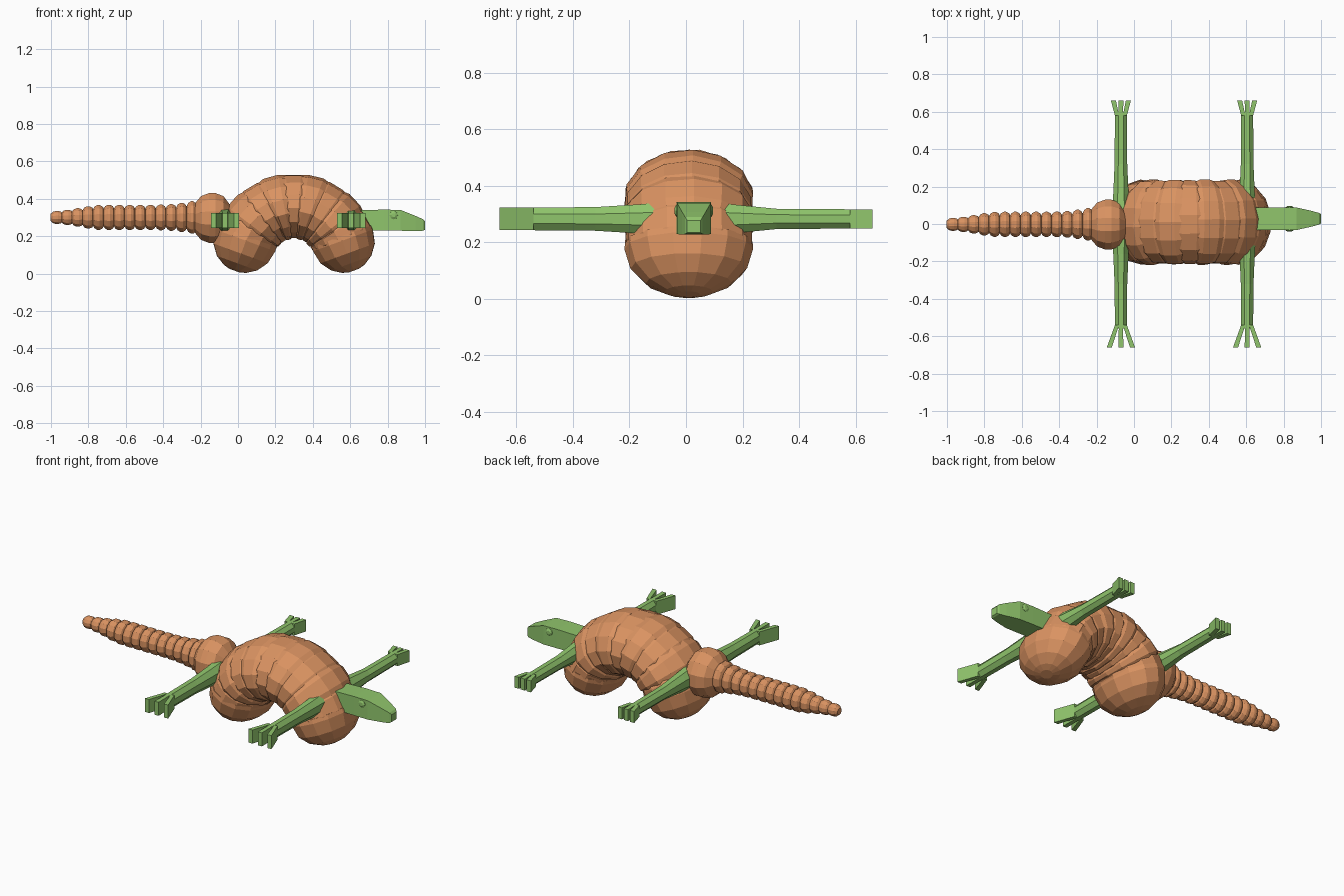
import bpy, math, random
from mathutils import Vector

if "Cube" in bpy.data.objects:
    bpy.data.objects.remove(bpy.data.objects["Cube"])

random.seed(4)


def material(name, rgb):
    m = bpy.data.materials.new(name)
    m.diffuse_color = (*rgb, 1)
    m.use_nodes = True
    m.node_tree.nodes["Principled BSDF"].inputs["Base Color"].default_value = m.diffuse_color
    return m


BROWN = material("brown_shell", (0.70, 0.29, 0.12))
GREEN = material("green_skin", (0.28, 0.56, 0.15))


def build(name, verts, faces, mat):
    me = bpy.data.meshes.new(name)
    me.from_pydata([tuple(v) for v in verts], [], faces)
    me.materials.append(mat)
    ob = bpy.data.objects.new(name, me)
    bpy.context.collection.objects.link(ob)
    # consistent outward normals
    bpy.context.view_layer.objects.active = ob
    ob.select_set(True)
    bpy.ops.object.mode_set(mode='EDIT')
    bpy.ops.mesh.select_all(action='SELECT')
    bpy.ops.mesh.normals_make_consistent(inside=False)
    bpy.ops.object.mode_set(mode='OBJECT')
    ob.select_set(False)
    return ob


def loft(name, sections, n, mat, turn=0.0, jitter=0.0):
    """sections: (centre, half-axis u, half-axis v); n-sided rings, capped."""
    verts, faces = [], []
    for c, u, v in sections:
        for i in range(n):
            a = turn + math.tau * i / n
            k = 1 + random.uniform(-jitter, jitter)
            verts.append(Vector(c) + (Vector(u) * math.cos(a) + Vector(v) * math.sin(a)) * k)
    for s in range(len(sections) - 1):
        for i in range(n):
            j = (i + 1) % n
            faces.append((s * n + i, s * n + j, (s + 1) * n + j, (s + 1) * n + i))
    faces.append(tuple(range(n)))
    faces.append(tuple(range(len(verts) - n, len(verts))))
    return build(name, verts, faces, mat)


# ---- arched body: overlapping shell plates on an arc ----
CX, CY, CZ, R = 0.30, 0.01, 0.082, 0.278
TUBE, WIDE = 0.174, 0.228


def arc_section(deg, scale, shift=0.0):
    t = math.radians(deg)
    radial = Vector((math.cos(t), 0, math.sin(t)))
    tangent = Vector((-math.sin(t), 0, math.cos(t)))
    c = Vector((CX, CY, CZ)) + radial * R + tangent * shift
    return c, radial * TUBE * scale, Vector((0, WIDE * scale, 0))


START, END, PLATES = 20, 160, 9
step = (END - START) / PLATES
for i in range(PLATES):
    a = START + i * step
    grow = 1.0 if i % 2 else 0.975
    loft(f"shell_plate_{i + 1}",
         [arc_section(a - 2, 0.96 * grow), arc_section(a + 3, 1.01 * grow),
          arc_section(a + step - 2, 1.01 * grow), arc_section(a + step + 2, 0.96 * grow)],
         14, BROWN, turn=random.uniform(0, 0.4), jitter=0.008)

# rounded ends of the body
for name, deg, sign in (("chest_dome", START, -1), ("rump_dome", END, 1)):
    loft(name, [arc_section(deg, math.cos(math.radians(e)), sign * TUBE * math.sin(math.radians(e)))
                for e in (-8, 0, 25, 48, 68, 80)], 14, BROWN, turn=0.2)


# ---- tail: a row of faceted beads ----
def bead(name, x, y, z, half, r, n=12):
    prof = ((-1, 0.55), (-0.6, 0.88), (-0.15, 1), (0.2, 1), (0.65, 0.88), (1, 0.55))
    loft(name, [((x + half * p, y, z), (0, r * k, 0), (0, 0, r * k)) for p, k in prof],
         n, BROWN, turn=math.pi / n)


bead("tail_base", -0.14, -0.003, 0.297, 0.095, 0.138)
radii = (0.036, 0.042, 0.051, 0.062, 0.069, 0.07, 0.07, 0.07, 0.07, 0.07, 0.071, 0.074, 0.081, 0.090)
for i, r in enumerate(radii):
    bead(f"tail_bead_{i + 1}", -0.968 + i * 0.0555, -0.002, 0.30, 0.034, r)


# ---- legs with three blade toes ----
def leg(name, x, side):
    hz = 0.040 if side < 0 else 0.034
    wrist = 0.56 if side < 0 else 0.60
    rows = ((0.08, 0.046, 0.060), (0.16, 0.041, 0.052), (0.32, 0.034, hz + 0.002),
            (wrist, 0.032, hz))
    loft(name, [((x, side * y, 0.283), (w * 1.08, 0, 0), (0, 0, h * 1.08)) for y, w, h in rows],
         8, GREEN, turn=math.pi / 8)
    spread = 0.062 if side < 0 else 0.040
    for k in (-1, 0, 1):
        a, b = x + k * 0.021, x + k * spread
        loft(f"{name}_toe_{k + 2}",
             [((a, side * (wrist - 0.02), 0.283), (0.0155, 0, 0), (0, 0, hz * 1.41)),
              ((b, side * 0.66, 0.283), (0.019, 0, 0), (0, 0, hz * 1.41))],
             4, GREEN, turn=math.pi / 4)


for side, tag in ((-1, "right"), (1, "left")):
    leg(f"front_{tag}_leg", 0.605, side)
    leg(f"rear_{tag}_leg", -0.07, side)

# ---- head: boxy profile tapering to the snout ----
HY = 0.028


def head_section(x, w, z0, z1):
    s = math.sqrt(2)
    return (x, HY, (z0 + z1) / 2), (0, w * s, 0), (0, 0, (z1 - z0) / 2 * s)


loft("head", [head_section(0.62, 0.060, 0.232, 0.338), head_section(0.78, 0.061, 0.230, 0.342),
              head_section(0.87, 0.060, 0.229, 0.340), head_section(0.95, 0.042, 0.228, 0.308),
              head_section(0.99, 0.031, 0.229, 0.290), head_section(1.0, 0.024, 0.235, 0.278)],
     4, GREEN, turn=math.pi / 4)

# eyes on both sides of the head
for side, tag in ((-1, "right"), (1, "left")):
    loft(f"{tag}_eye", [((0.832, HY + side * y, 0.312), (r, 0, 0), (0, 0, r))
                        for y, r in ((0.050, 0.024), (0.062, 0.022), (0.068, 0.011))], 8, GREEN)
